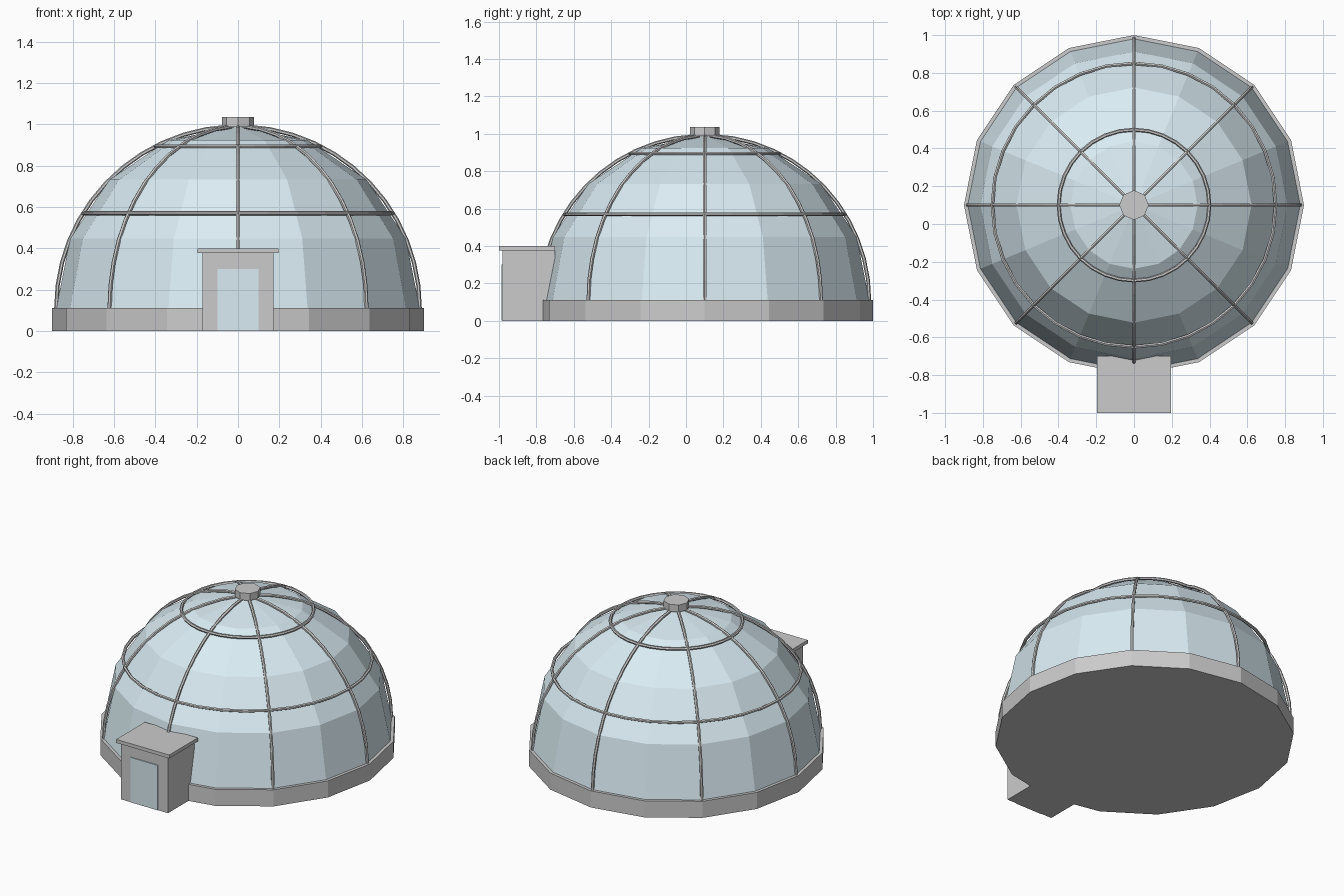
import bpy, bmesh
from math import sin, cos, pi, radians
from mathutils import Vector

if "Cube" in bpy.data.objects:
    bpy.data.objects.remove(bpy.data.objects["Cube"])

CY = 0.10      # dome centre in y
Z0 = 0.11      # top of the plinth, springing line of the dome
R = 0.88       # dome radius

glass = bpy.data.materials.new("glass")
glass.diffuse_color = (0.70, 0.84, 0.90, 1)
glass.use_nodes = True
glass.node_tree.nodes["Principled BSDF"].inputs["Base Color"].default_value = glass.diffuse_color


def box(name, x, y0, y1, z0, z1, mat=None):
    bpy.ops.mesh.primitive_cube_add(size=1, location=(0, (y0 + y1) / 2, (z0 + z1) / 2))
    ob = bpy.context.object
    ob.name = name
    ob.scale = (2 * x, y1 - y0, z1 - z0)
    if mat:
        ob.data.materials.append(mat)
    return ob


def prism(name, sides, r, z0, z1):
    bpy.ops.mesh.primitive_cylinder_add(vertices=sides, radius=r, depth=z1 - z0,
                                        location=(0, CY, (z0 + z1) / 2))
    bpy.context.object.name = name


# Plinth and crown cap
prism("plinth", 16, 0.90, 0, Z0)
prism("crown_cap", 8, 0.078, 0.988, 1.036)

# Faceted glass dome: quarter profile spun in 16 steps
bm = bmesh.new()
pts = [bm.verts.new((R * cos(i * pi / 8), 0, R * sin(i * pi / 8))) for i in range(5)]
pts[-1].co.x = 0
edges = [bm.edges.new(p) for p in zip(pts, pts[1:])]
bmesh.ops.spin(bm, geom=pts + edges, cent=(0, 0, 0), axis=(0, 0, 1),
               angle=2 * pi, steps=16, use_duplicate=False)
bmesh.ops.remove_doubles(bm, verts=bm.verts, dist=1e-4)
bmesh.ops.recalc_face_normals(bm, faces=bm.faces)
if sum(f.normal.dot(f.calc_center_median()) for f in bm.faces) < 0:
    bmesh.ops.reverse_faces(bm, faces=bm.faces)
me = bpy.data.meshes.new("glass_dome")
bm.to_mesh(me)
bm.free()
me.materials.append(glass)
dome = bpy.data.objects.new("glass_dome", me)
dome.location = (0, CY, Z0)
bpy.context.collection.objects.link(dome)


# Frame bars: a tube swept along a list of points
def tube(name, points, closed=False, r=0.01, sides=6):
    bm = bmesh.new()
    n = len(points)
    loops = []
    for i, p in enumerate(points):
        a = points[(i - 1) % n] if closed else points[max(i - 1, 0)]
        b = points[(i + 1) % n] if closed else points[min(i + 1, n - 1)]
        t = (b - a).normalized()
        out = (p - t * p.dot(t)).normalized()
        side = t.cross(out)
        loops.append([bm.verts.new(p + r * (out * cos(2 * pi * k / sides)
                                            + side * sin(2 * pi * k / sides)))
                      for k in range(sides)])
    for i in range(n if closed else n - 1):
        u, v = loops[i], loops[(i + 1) % n]
        for k in range(sides):
            m = (k + 1) % sides
            bm.faces.new((u[k], u[m], v[m], v[k]))
    if not closed:
        bm.faces.new(loops[0])
        bm.faces.new(loops[-1])
    bmesh.ops.recalc_face_normals(bm, faces=bm.faces)
    me = bpy.data.meshes.new(name)
    bm.to_mesh(me)
    bm.free()
    ob = bpy.data.objects.new(name, me)
    ob.location = (0, CY, Z0)
    bpy.context.collection.objects.link(ob)


def on_dome(az, el):
    return Vector((R * cos(el) * cos(az), R * cos(el) * sin(az), R * sin(el)))


# Eight meridian ribs
for i in range(8):
    tube(f"rib_{i + 1}", [on_dome(i * pi / 4, radians(87) * k / 12) for k in range(13)])

# Two horizontal hoops
for name, el in (("lower_hoop", 31.5), ("upper_hoop", 63)):
    tube(name, [on_dome(2 * pi * k / 32, radians(el)) for k in range(32)], closed=True)

# Entrance porch with roof slab and door panel
box("porch", 0.172, -0.98, -0.70, 0, 0.38)
box("porch_roof", 0.195, -1.0, -0.70, 0.377, 0.40)
box("door", 0.10, -0.986, -0.96, 0.002, 0.30, glass)
